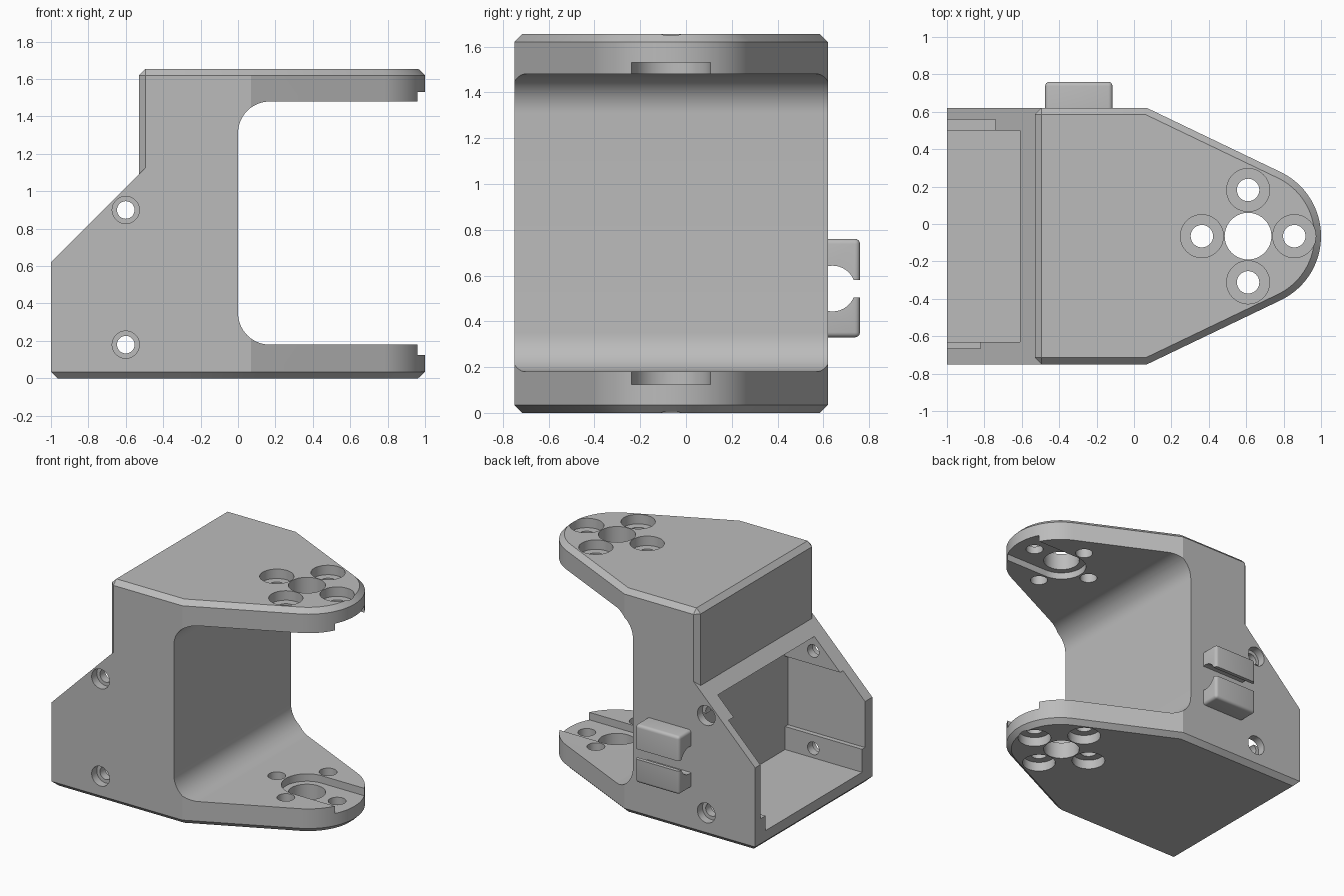
import bpy, bmesh, math
from mathutils import Matrix, Vector

cube = bpy.data.objects.get("Cube")
if cube:
    bpy.data.objects.remove(cube, do_unlink=True)

FRONT, BACK, TOP = -0.75, 0.62, 1.655
MID_Y = (FRONT + BACK) / 2
HUB_X, TIP_R, CHAMFER = 0.62, 0.38, 0.035

grey = bpy.data.materials.new("plain grey")
grey.use_nodes = True
grey.diffuse_color = (0.5, 0.5, 0.5, 1)
grey.node_tree.nodes["Principled BSDF"].inputs["Base Color"].default_value = grey.diffuse_color


def finish(name, bm):
    bmesh.ops.recalc_face_normals(bm, faces=bm.faces)
    mesh = bpy.data.meshes.new(name)
    bm.to_mesh(mesh)
    bm.free()
    mesh.materials.append(grey)
    obj = bpy.data.objects.new(name, mesh)
    bpy.context.collection.objects.link(obj)
    return obj


def prism(name, outline, start, end, axis="Z", chamfer=None, size=CHAMFER, segments=1):
    """Extrude a 2D outline along an axis; chamfer(a, b) picks edges to bevel."""
    place = {"Z": lambda p, d: (p[0], p[1], d),
             "Y": lambda p, d: (p[0], d, p[1]),
             "X": lambda p, d: (d, p[0], p[1])}[axis]
    bm = bmesh.new()
    face = bm.faces.new([bm.verts.new(place(p, start)) for p in outline])
    new = bmesh.ops.extrude_face_region(bm, geom=[face])["geom"]
    move = Vector(place((0, 0), end - start))
    bmesh.ops.translate(bm, vec=move, verts=[v for v in new if isinstance(v, bmesh.types.BMVert)])
    bmesh.ops.recalc_face_normals(bm, faces=bm.faces)
    if chamfer:
        edges = [e for e in bm.edges if chamfer(e.verts[0].co, e.verts[1].co)]
        bmesh.ops.bevel(bm, geom=edges, offset=size, segments=segments,
                        profile=0.5, affect='EDGES')
    return finish(name, bm)


def arc(cx, cy, r, a0, a1, n):
    return [(cx + r * math.cos(math.radians(a0 + (a1 - a0) * i / n)),
             cy + r * math.sin(math.radians(a0 + (a1 - a0) * i / n))) for i in range(n + 1)]


def rect(a0, a1, b0, b1):
    return [(a0, b0), (a1, b0), (a1, b1), (a0, b1)]


def circle(cx, cy, r, n=40):
    return arc(cx, cy, r, 0, 360, n)[:-1]


def combine(target, tool, operation='DIFFERENCE'):
    mod = target.modifiers.new("combine", 'BOOLEAN')
    mod.operation, mod.solver, mod.object = operation, 'EXACT', tool
    bpy.context.view_layer.objects.active = target
    bpy.ops.object.modifier_apply(modifier=mod.name)
    bpy.data.objects.remove(tool, do_unlink=True)


def both(a, b, i, value):
    return abs(a[i] - value) < 1e-4 and abs(b[i] - value) < 1e-4


# Main block: tapered plan with a round tip, chamfered top, bottom and rear corners
plan = [(-0.53, BACK), (-0.53, FRONT), (0.07, FRONT)]
plan += arc(HUB_X, MID_Y, TIP_R, -64.5, 64.5, 40) + [(0.07, BACK)]
body = prism("bracket_body", plan, 0, TOP, chamfer=lambda a, b:
             both(a, b, 2, 0) or both(a, b, 2, TOP) or both(a, b, 0, -0.53) and both(a, b, 1, a.y))

# Sloped rear housing
housing = prism("housing", [(-1, 0), (-0.3, 0), (-0.3, 1.32), (-1, 0.62)], FRONT, BACK, "Y",
                chamfer=lambda a, b: both(a, b, 2, 0) and not both(a, b, 0, -0.3))
combine(body, housing, 'UNION')

# Fork opening with rounded inner corners
fillet = 0.17
fork = arc(fillet, 0.18 + fillet, fillet, 270, 180, 14)
fork += arc(fillet, 1.48 - fillet, fillet, 180, 90, 14) + [(1.3, 1.48), (1.3, 0.18)]
combine(body, prism("fork_cut", fork, -1, 1, "Y"))

# Rear pocket with a shallow recess in each side wall
for y0, y1, z0, z1, x0 in ((-0.63, 0.5, 0.11, 1.01, -1.2),
                           (-0.665, 0, 0.28, 0.80, -1.21),
                           (0, 0.56, 0.22, 0.88, -1.22)):
    combine(body, prism("pocket_cut", rect(y0, y1, z0, z1), x0, -0.37, "X"))

# Hub hole, four counterbored screw holes and a horn slot in each arm
hub = 0.61
combine(body, prism("hub_cut", circle(hub, MID_Y, 0.125), -0.5, 2))
for dx, dy in ((1, 0), (-1, 0), (0, 1), (0, -1)):
    x, y = hub + 0.247 * dx, MID_Y + 0.247 * dy
    combine(body, prism("screw_cut", circle(x, y, 0.06), -0.5, 2))
    for z0, z1 in ((-0.2, 0.07), (TOP - 0.07, 1.9)):
        combine(body, prism("bore_cut", circle(x, y, 0.115), z0, z1))
slot = arc(hub, MID_Y, 0.172, 90, 270, 24) + [(1.2, MID_Y - 0.172), (1.2, MID_Y + 0.172)]
combine(body, prism("slot_cut", slot, 0.125, 1.53))

# Counterbored side screws through both pocket walls
for z in (0.18, 0.9):
    combine(body, prism("side_screw_cut", circle(-0.6, z, 0.047, 28), -1, 1, "Y"))
    for y0, y1 in ((-1, FRONT + 0.06), (BACK - 0.06, 1)):
        combine(body, prism("side_bore_cut", circle(-0.6, z, 0.073, 28), y0, y1, "Y"))

# Split cable clip on the rear side wall
clip = prism("cable_clip", rect(-0.475, -0.115, 0.33, 0.76), BACK - 0.01, 0.76, "Y",
             chamfer=lambda a, b: not both(a, b, 1, BACK - 0.01), size=0.022, segments=4)
combine(clip, prism("cable_cut", circle(0.64, 0.543, 0.1), -0.7, 0.1, "X"))
combine(clip, prism("gap_cut", rect(0.6, 0.9, 0.505, 0.58), -0.7, 0.1, "X"))

for obj in (body, clip):
    bpy.ops.object.select_all(action='DESELECT')
    obj.select_set(True)
    bpy.context.view_layer.objects.active = obj
    bpy.ops.object.shade_smooth_by_angle(angle=math.radians(25))
